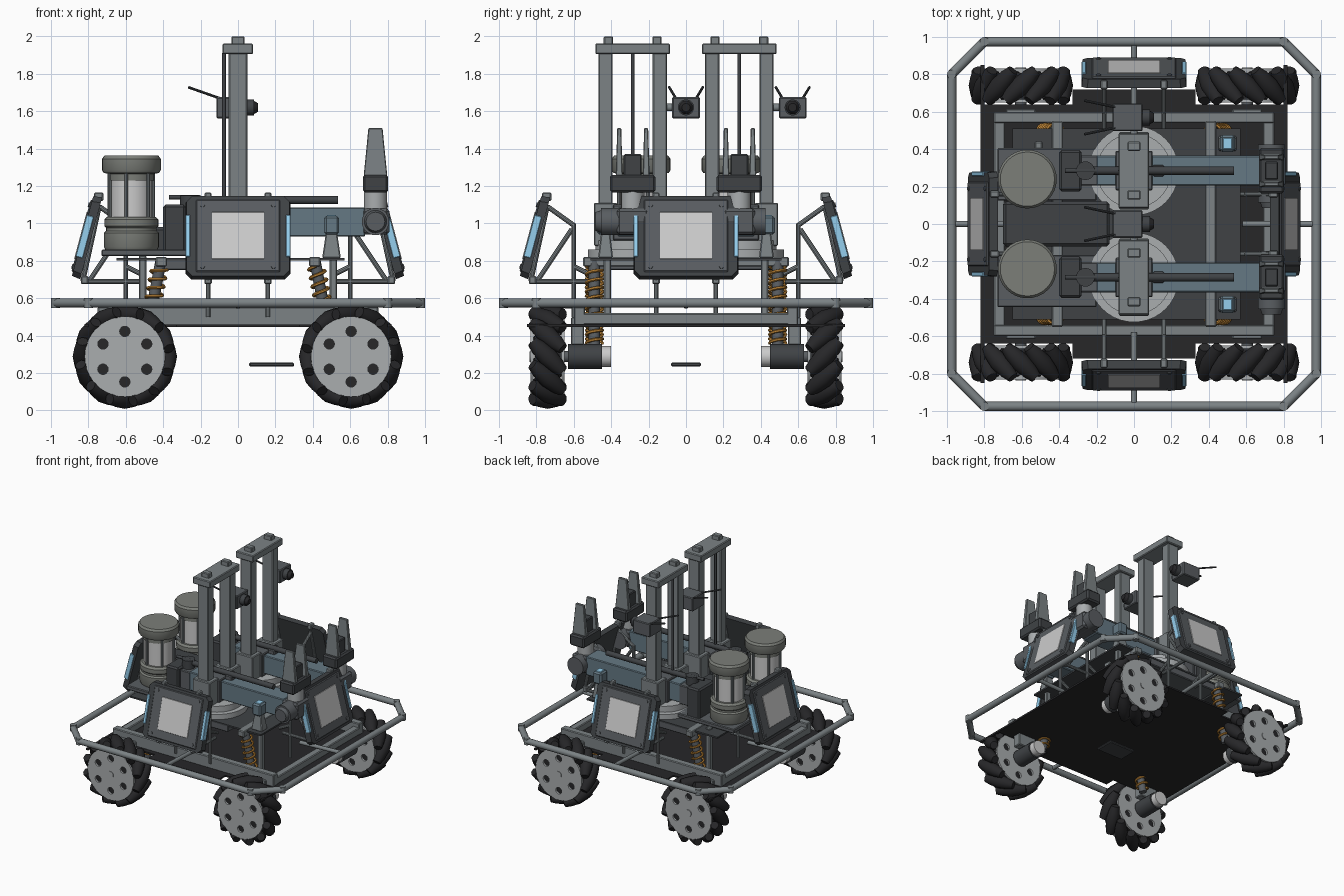
import bpy, bmesh
from math import sin, cos, pi, radians
from mathutils import Matrix, Vector

if "Cube" in bpy.data.objects:
    bpy.data.objects.remove(bpy.data.objects["Cube"])

def mat(name, r, g, b):
    m = bpy.data.materials.new(name)
    m.diffuse_color = (r, g, b, 1)
    m.use_nodes = True
    m.node_tree.nodes["Principled BSDF"].inputs["Base Color"].default_value = m.diffuse_color
    return m

DARK = mat("charcoal", .05, .055, .06)
BLACK = mat("rubber", .02, .02, .022)
GREY = mat("frame_grey", .2, .225, .235)
MID = mat("mid_grey", .1, .11, .12)
LIGHT = mat("light_grey", .4, .42, .43)
BLUE = mat("steel_blue", .13, .19, .23)
GLOW = mat("light_blue", .3, .62, .85)
ORANGE = mat("spring_orange", .55, .25, .04)
OLIVE = mat("canister_grey", .2, .21, .19)
WHITE = mat("white", .72, .74, .74)
I = Matrix.Identity(4)
T = lambda x, y, z: Matrix.Translation((x, y, z))
R = lambda deg, axis: Matrix.Rotation(radians(deg), 4, axis)

def link(name, me, m, M):
    me.transform(M)
    me.materials.clear()
    me.materials.append(m)
    for p in me.polygons:
        p.use_smooth = True
    me.set_sharp_from_angle(angle=radians(32))
    o = bpy.data.objects.new(name, me)
    bpy.context.collection.objects.link(o)
    return o

def finish(name, bm, m, M=I):
    bmesh.ops.recalc_face_normals(bm, faces=bm.faces)
    me = bpy.data.meshes.new(name)
    bm.to_mesh(me)
    bm.free()
    return link(name, me, m, M)

def box(name, x0, x1, y0, y1, z0, z1, m, M=I, bev=.006, taper=1):
    bm = bmesh.new()
    bmesh.ops.create_cube(bm, size=1)
    for v in bm.verts:
        k = taper if v.co.z > 0 else 1
        v.co = ((x0 + x1) / 2 + v.co.x * k * (x1 - x0), (y0 + y1) / 2 + v.co.y * k * (y1 - y0),
                (z0 + z1) / 2 + v.co.z * (z1 - z0))
    if bev:
        bmesh.ops.bevel(bm, geom=bm.edges[:], offset=bev, segments=1, affect='EDGES')
    return finish(name, bm, m, M)

def rod(name, p, q, r, m, M=I, n=20, r2=None):
    p, q = Vector(p), Vector(q)
    d = q - p
    bm = bmesh.new()
    bmesh.ops.create_cone(bm, cap_ends=True, segments=n, radius1=r, radius2=r if r2 is None else r2, depth=d.length,
                          matrix=Matrix.Translation((p + q) / 2) @ d.to_track_quat('Z', 'Y').to_matrix().to_4x4())
    return finish(name, bm, m, M)

def spin(bm, prof, M, n):
    vs = [bm.verts.new((r, 0, z)) for r, z in prof]
    es = [bm.edges.new(e) for e in zip(vs, vs[1:])]
    g = bmesh.ops.spin(bm, geom=vs + es, cent=(0, 0, 0), axis=(0, 0, 1), angle=2 * pi, steps=n, use_duplicate=False)
    new = {v for e in bm.edges for v in e.verts if not v.tag}
    for v in new:
        v.co = M @ v.co
        v.tag = True

def lathe(name, prof, m, mats, n=28, M=I):
    bm = bmesh.new()
    for P in mats:
        spin(bm, prof, P, n)
    bmesh.ops.remove_doubles(bm, verts=bm.verts, dist=1e-5)
    return finish(name, bm, m, M)

def curve_mesh(name, lines, m, M, cyclic, **props):
    cu = bpy.data.curves.new(name, 'CURVE')
    for k, v in props.items():
        setattr(cu, k, v)
    for pts in lines:
        s = cu.splines.new('POLY')
        s.points.add(len(pts) - 1)
        for sp, p in zip(s.points, pts):
            sp.co = (*p, 1)
        s.use_cyclic_u = cyclic
    tmp = bpy.data.objects.new(name + "_tmp", cu)
    me = bpy.data.meshes.new_from_object(tmp)
    bpy.data.objects.remove(tmp)
    return link(name, me, m, M)

circle = lambda cx, cy, r, n: [(cx + r * cos(2 * pi * i / n), cy + r * sin(2 * pi * i / n), 0) for i in range(n)]

# wheels, motors and shocks at the four corners
holes = [circle(.135 * sin(i * pi / 3), .135 * cos(i * pi / 3), .028, 14) for i in range(6)]
roller = [(0, -.115), (.03, -.115), (.043, -.07), (.053, 0), (.043, .07), (.03, .115), (0, .115)]
for sx in (-1, 1):
    for sy in (-1, 1):
        W = T(.605 * sx, .74 * sy, .288) @ R(-90 * sy, 'X')
        lathe("wheel_rollers", roller, BLACK,
              [R(i * 30, 'Z') @ T(.226, 0, 0) @ R(45 * sx * sy, 'X') for i in range(12)], 12, W)
        rod("wheel_core", (0, 0, -.07), (0, 0, .07), .2, BLACK, W, 32)
        for z in (-.083, .083):
            curve_mesh("wheel_disc", [circle(0, 0, .215, 40)] + holes, LIGHT, W @ T(0, 0, z), True,
                       dimensions='2D', fill_mode='BOTH', extrude=.008)
        rod("wheel_cap", (0, 0, .08), (0, 0, .097), .028, LIGHT, W)
        rod("motor", (0, 0, -.29), (0, 0, -.11), .067, DARK, W, 24)
        rod("motor_shaft", (0, 0, -.12), (0, 0, -.06), .03, MID, W)
        rod("motor_cap", (0, 0, -.34), (0, 0, -.28), .056, WHITE, W, 24)
        x, y = sx * .605, sy * .58
        box("motor_bracket", x - .08, x + .08, y - .035, y + .035, .35, .5, GREY)
        a, b = Vector((sx * .5, sy * .49, .34)), Vector((sx * .41, sy * .49, .81))
        rod("shock_body", a, b, .03, MID)
        S = Matrix.Translation(a) @ (b - a).to_track_quat('Z', 'Y').to_matrix().to_4x4()
        helix = [(.043 * cos(t * pi / 8), .043 * sin(t * pi / 8), .02 + .42 * t / 144) for t in range(145)]
        curve_mesh("shock_spring", [helix], ORANGE, S, False, dimensions='3D', bevel_depth=.009,
                   bevel_resolution=1, use_fill_caps=True)
        x, y = sx * .51, sy * .42
        box("deck_post", x - .02, x + .02, y - .02, y + .02, .45, .83, GREY)

# chassis plate, frame rails and underside sensor
box("chassis_plate", -.82, .82, -.64, .64, .447, .46, BLACK, bev=0)
box("chassis_plate_middle", -.33, .33, -.72, .72, .447, .46, BLACK, bev=0)
box("underside_sensor", .06, .3, -.08, .08, .235, .256, DARK)
for s in (-1, 1):
    box("long_rail", -.75, .75, s * .57 - .03, s * .57 + .03, .455, .555, GREY)
    box("cross_rail", s * .72 - .03, s * .72 + .03, -.6, .6, .46, .52, GREY)
    box("shock_crossbar", s * .41 - .03, s * .41 + .03, -.55, .55, .77, .82, GREY)
    box("plate_end_strip", s * .81 - .01, s * .81 + .01, -.85, .85, .447, .462, BLACK, bev=0)

# bumper ring
P = [(-.8, -.975), (.8, -.975), (.975, -.8), (.975, .8), (.8, .975), (-.8, .975), (-.975, .8), (-.975, -.8)]
for p, q in zip(P, P[1:] + P[:1]):
    rod("bumper_tube", (*p, .575), (*q, .575), .025, GREY)
    rod("bumper_joint", (*p, .549), (*p, .601), .024, GREY)

# four armour panels with their tube supports
for k in range(4):
    K = R(90 * k, 'Z')
    A = K @ T(0, -.81, .927) @ R(-15, 'X')
    bm = bmesh.new()
    w, h, c = .28, .227, .03
    out = [(-w + c, -h), (w - c, -h), (w, -h + c), (w, h - c), (w - c, h), (-w + c, h), (-w, h - c), (-w, -h + c)]
    f = bm.faces.new([bm.verts.new((x, .026, z)) for x, z in out])
    g = bmesh.ops.extrude_face_region(bm, geom=[f])
    for v in g['geom']:
        if isinstance(v, bmesh.types.BMVert):
            v.co = (v.co.x * .98, -.022, v.co.z * .97)
    finish("armour_panel", bm, DARK, A)
    box("panel_face", -.225, .225, -.03, 0, -.2, .2, MID, A)
    box("panel_plate", -.14, .14, -.034, 0, -.13, .13, WHITE, A, .002)
    for s in (-1, 1):
        box("panel_light", s * .268 - .012, s * .268 + .012, -.03, .01, -.115, .115, GLOW, A, .003)
        for v in (-.17, .17):
            rod("panel_bolt", (s * .19, -.036, v), (s * .19, 0, v), .013, MID, A, 12)
        x = s * .16
        for p, q in [((.74, 1.1), (.83, .69)), ((.74, 1.09), (.6, .99)), ((.83, .69), (.53, .69)),
                     ((.6, 1.0), (.6, .5)), ((.61, .97), (.79, .7)), ((.6, .77), (.5, .72))]:
            rod("panel_support", (x, -p[0], p[1]), (x, -q[0], q[1]), .013, GREY, K, 10)
        box("panel_foot", x - .02, x + .02, -.84, -.8, .675, .72, GREY, K)
        box("panel_hook", x - .018, x + .018, -.77, -.72, 1.12, 1.165, GREY, K)
    rod("bumper_strut", (0, -.58, .56), (0, -.97, .575), .016, GREY, K, 12)

# upper deck
box("deck", -.65, .57, -.51, .51, .803, .816, DARK, bev=0)
box("deck_spine", -.7, -.13, -.12, .12, .83, .98, DARK, bev=.015)
for s in (-1, 1):
    box("sensor_stand", .45, .55, s * .43 - .04, s * .43 + .04, .815, .95, GREY, taper=.6)
    box("sensor_head", .46, .54, s * .43 - .045, s * .43 + .045, .94, 1.04, BLUE, bev=.012)
    box("sensor_lid", .475, .525, s * .43 - .03, s * .43 + .03, 1.03, 1.045, GLOW, bev=.003)

# two identical mast, arm and canister units
for cy in (-.285, .285):
    U = T(0, cy, 0)
    box("turntable_base", -.4, .26, -.22, .22, .75, .81, MID, U)
    rod("turntable", (0, 0, .81), (0, 0, .86), .24, LIGHT, U, 40)
    rod("turntable_hub", (0, 0, .86), (0, 0, .91), .2, LIGHT, U, 40)
    for s in (-1, 1):
        y = s * .145
        box("mast_column", -.05, .05, y - .038, y + .038, .88, 1.92, GREY, U)
        box("mast_foot", -.08, .08, y - .062, y + .062, .88, 1.11, GREY, U)
        box("mast_bolt", -.035, .035, s * .13 - .025, s * .13 + .025, 1.95, 2.0, GREY, U)
    box("mast_cap", -.083, .08, -.2, .2, 1.905, 1.962, GREY, U)
    rod("lead_screw", (-.075, 0, .9), (-.075, 0, 1.91), .01, DARK, U, 12)
    # horizontal arm and drive
    box("arm_beam", -.2, .68, -.08, .08, .93, 1.085, BLUE, U)
    box("arm_carriage", -.1, .1, -.105, .105, .91, 1.1, MID, U)
    rod("arm_piston", (-.25, 0, 1.125), (.535, 0, 1.125), .022, DARK, U)
    box("arm_piston_mount", .1, .16, -.03, .03, 1.08, 1.12, MID, U)
    box("drive_box", -.4, -.28, -.11, .11, .84, 1.1, DARK, U, .012)
    box("drive_link", -.29, -.19, -.08, .08, .92, 1.08, MID, U)
    rod("drive_cap", (-.26, 0, 1.08), (-.26, 0, 1.15), .05, DARK, U)
    rod("drive_lever", (-.37, 0, 1.14), (-.2, 0, 1.14), .012, DARK, U, 12)
    # wrist and gripper
    box("wrist", .66, .81, -.085, .085, .94, 1.08, MID, U, .015)
    rod("wrist_joint", (.735, -.17, 1.01), (.735, .14, 1.01), .073, MID, U, 28)
    rod("wrist_knob", (.735, -.2, 1.01), (.735, -.17, 1.01), .05, MID, U, 28, .06)
    rod("gripper_neck", (.735, 0, 1.05), (.735, 0, 1.17), .062, LIGHT, U)
    box("gripper_palm", .668, .803, -.122, .122, 1.165, 1.26, DARK, U, .012)
    box("gripper_motor", .7, .77, -.048, .048, 1.25, 1.37, DARK, U)
    for s in (-1, 1):
        box("gripper_finger", .672, .798, s * .072 - .018, s * .072 + .018, 1.255, 1.51, GREY, U, .004, .6)
    # canister on its tray
    box("canister_tray", -.73, -.2, -.16, .12, .825, .86, MID, U)
    C = T(-.57, cy - (.045 if cy > 0 else -.045), 0)
    lathe("canister_base", [(0, .86), (.14, .86), (.147, .875), (.147, .95), (.135, .96), (.135, .975),
                            (.145, .985), (.145, 1.02), (.13, 1.035), (0, 1.035)], OLIVE, [I], 32, C)
    rod("canister_glass", (0, 0, 1.03), (0, 0, 1.27), .112, WHITE, C, 32)
    lathe("canister_lid", [(0, 1.23), (.12, 1.23), (.12, 1.265), (.148, 1.27), (.157, 1.285), (.157, 1.345),
                           (.145, 1.362), (0, 1.362)], OLIVE, [I], 32, C)
    for i in range(6):
        x, y = .122 * cos(i * pi / 3 + .3), .122 * sin(i * pi / 3 + .3)
        rod("canister_rod", (x, y, 1.0), (x, y, 1.28), .01, GREY, C, 8)
    # mast camera with antennas
    V = T(0, cy + .285, 1.62)
    box("camera_body", -.115, .045, -.074, .074, -.058, .055, MID, V)
    rod("camera_lens", (.04, 0, 0), (.085, 0, 0), .043, DARK, V)
    rod("camera_glass", (.085, 0, 0), (.108, 0, 0), .036, BLACK, V, 20, .022)
    rod("camera_arm", (0, -.15, 0), (0, -.07, 0), .02, GREY, V, 12)
    for s in (-1, 1):
        rod("camera_antenna", (-.1, s * .055, .05), (-.265, s * .09, .108), .007, DARK, V, 8)
